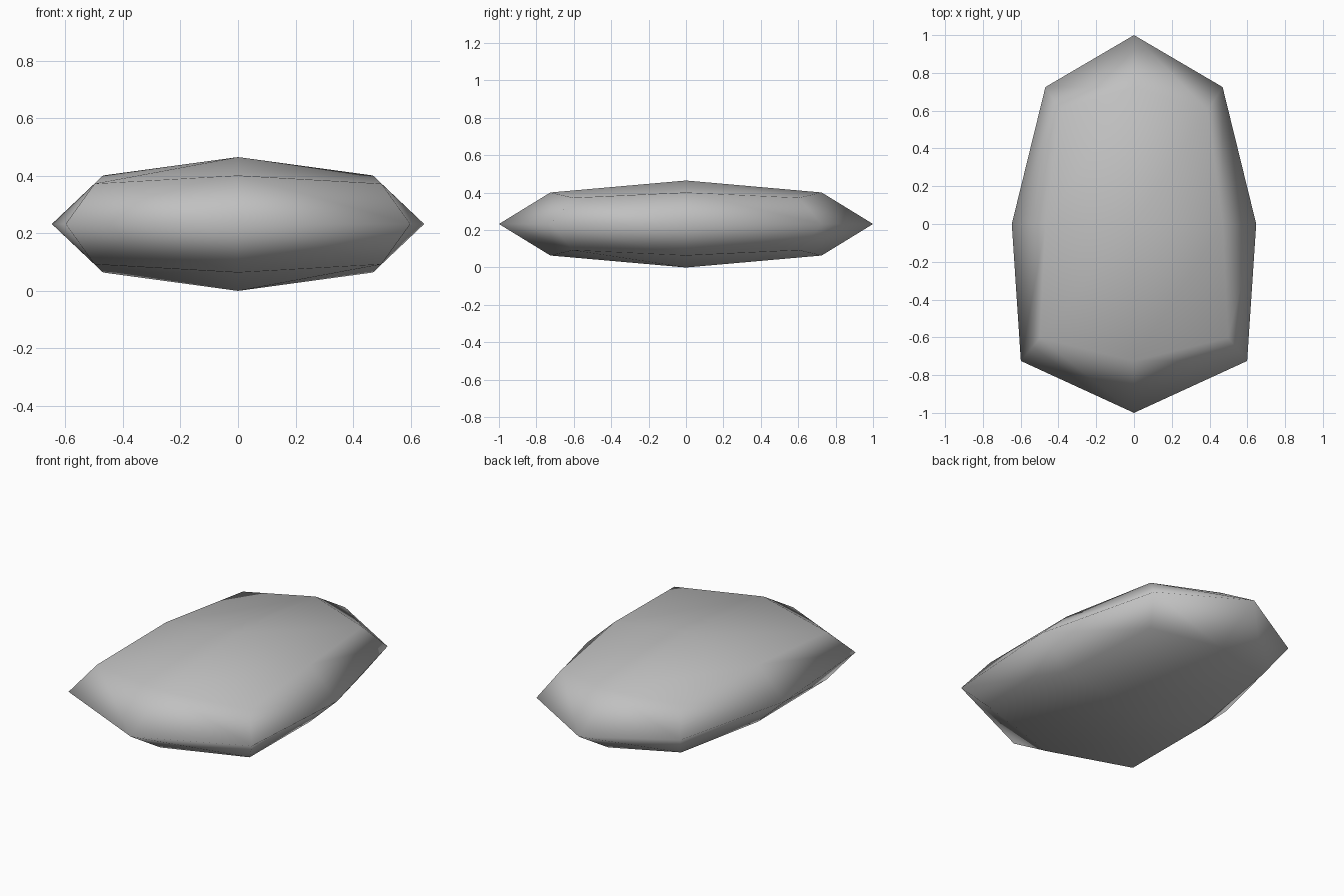
import bpy
import bmesh

cube = bpy.data.objects.get("Cube")
if cube:
    bpy.data.objects.remove(cube, do_unlink=True)

HALF = (0.647, 1.0, 0.2325)              # half sizes of the stone
ROUND = {1: 1.0, 2: 0.725, 3: 0.603}     # pull-in of face centres, edge middles, corners
FRONT_FLARE = 1.277                      # the front end is wider than the back

# Stone colour
stone = bpy.data.materials.new("stone grey")
stone.use_nodes = True
colour = (0.53, 0.53, 0.53, 1.0)
stone.diffuse_color = colour
bsdf = next(n for n in stone.node_tree.nodes if n.type == "BSDF_PRINCIPLED")
bsdf.inputs["Base Color"].default_value = colour

# Rounded stone: a cube cut once each way, then pulled in at edges and corners
bm = bmesh.new()
bmesh.ops.create_cube(bm, size=2)
bmesh.ops.subdivide_edges(bm, edges=bm.edges[:], cuts=1, use_grid_fill=True)
for v in bm.verts:
    outward = sum(abs(c) > 0.5 for c in v.co)
    flare = FRONT_FLARE if v.co.y < -0.5 else 1.0
    for axis in range(3):
        v.co[axis] *= HALF[axis] * ROUND[outward]
    v.co.x *= flare
    v.co.z += HALF[2]
bmesh.ops.recalc_face_normals(bm, faces=bm.faces[:])
for f in bm.faces:
    f.smooth = True

mesh = bpy.data.meshes.new("flat_stone")
bm.to_mesh(mesh)
bm.free()
mesh.materials.append(stone)
bpy.context.collection.objects.link(bpy.data.objects.new("flat_stone", mesh))
